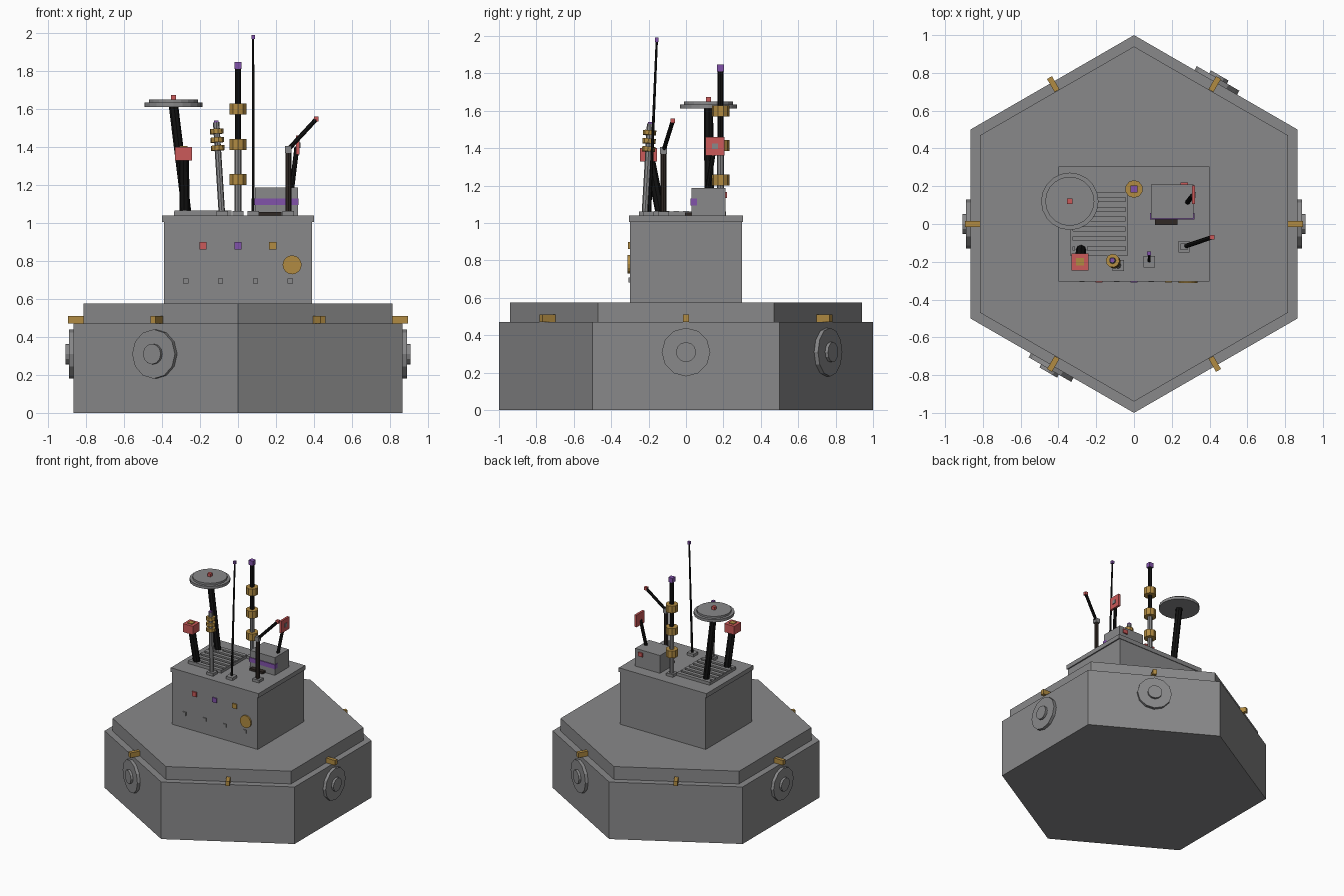
import bpy, bmesh, math
from mathutils import Vector, Matrix

if "Cube" in bpy.data.objects:
    bpy.data.objects.remove(bpy.data.objects["Cube"])


def material(name, rgb):
    m = bpy.data.materials.new(name)
    m.diffuse_color = (*rgb, 1)
    m.use_nodes = True
    m.node_tree.nodes["Principled BSDF"].inputs["Base Color"].default_value = m.diffuse_color
    return m


GREY = material("hull grey", (0.25, 0.25, 0.255))
BLACK = material("mast black", (0.006, 0.006, 0.006))
BROWN = material("mast dark brown", (0.03, 0.022, 0.018))
RED = material("signal red", (0.60, 0.10, 0.10))
GOLD = material("brass gold", (0.44, 0.26, 0.055))
PURPLE = material("light purple", (0.22, 0.085, 0.40))


def finish(name, bm, mat, matrix):
    bmesh.ops.transform(bm, matrix=matrix, verts=bm.verts)
    me = bpy.data.meshes.new(name)
    bm.to_mesh(me)
    bm.free()
    me.materials.append(mat)
    ob = bpy.data.objects.new(name, me)
    bpy.context.collection.objects.link(ob)
    return ob


def box(name, centre, size, mat, spin=0):
    bm = bmesh.new()
    bmesh.ops.create_cube(bm, size=1)
    m = (Matrix.Translation(centre) @ Matrix.Rotation(spin, 4, 'Z')
         @ Matrix.Diagonal((*size, 1)))
    return finish(name, bm, mat, m)


def rod(name, a, b, r, mat, sides=8, r2=None):
    """Prism or cone frustum running from point a to point b."""
    a, b = Vector(a), Vector(b)
    d = b - a
    bm = bmesh.new()
    bmesh.ops.create_cone(bm, cap_ends=True, segments=sides, radius1=r,
                          radius2=r if r2 is None else r2, depth=d.length)
    m = Matrix.Translation((a + b) / 2) @ d.to_track_quat('Z', 'Y').to_matrix().to_4x4()
    return finish(name, bm, mat, m)


def rings(name, a, b, heights, r, thick, mat):
    """Collars threaded on the line a-b at the given heights."""
    a, b = Vector(a), Vector(b)
    d = (b - a).normalized()
    for i, z in enumerate(heights):
        c = a + (b - a) * ((z - a.z) / (b.z - a.z))
        rod(f"{name}_{i}", c - d * thick / 2, c + d * thick / 2, r, mat, 10)


def pad(name, x, y, s=0.06):
    box(name, (x, y, 1.05), (s, s, 0.025), GREY)


# Hexagonal base with a stepped deck, corners on the y axis
def hexagon(name, r, z0, z1):
    bm = bmesh.new()
    ring = [bm.verts.new((r * math.sin(i * math.pi / 3), r * math.cos(i * math.pi / 3), z0))
            for i in range(5, -1, -1)]
    face = bm.faces.new(ring)
    ext = bmesh.ops.extrude_face_region(bm, geom=[face], use_keep_orig=True)
    top = [g for g in ext["geom"] if isinstance(g, bmesh.types.BMVert)]
    bmesh.ops.translate(bm, verts=top, vec=(0, 0, z1 - z0))
    bmesh.ops.recalc_face_normals(bm, faces=bm.faces)
    finish(name, bm, GREY, Matrix())


hexagon("base_hull", 1.0, 0, 0.47)
hexagon("base_deck", 0.94, 0.47, 0.575)

# Clips on every side, round ports on four of the sides
for k in range(6):
    a = k * math.pi / 3
    d = Vector((math.cos(a), math.sin(a), 0))
    box(f"deck_clip_{k}", d * 0.855 + Vector((0, 0, 0.49)), (0.08, 0.03, 0.04), GOLD, a)
    if k % 3 != 2:
        up = Vector((0, 0, 0.31))
        rod(f"port_{k}", d * 0.85 + up, d * 0.89 + up, 0.13, GREY, 12)
        rod(f"port_hub_{k}", d * 0.88 + up, d * 0.908 + up, 0.054, GREY, 12)

# Tower and roof cap
box("tower", (0, 0, 0.79), (0.78, 0.60, 0.45), GREY)
box("tower_roof", (0, 0, 1.0225), (0.80, 0.61, 0.035), GREY)

# Front panel lights, buttons and dial
for x, m in ((-0.185, RED), (0, PURPLE), (0.183, GOLD)):
    box("panel_light", (x, -0.302, 0.88), (0.038, 0.016, 0.038), m)
for x in (-0.275, -0.092, 0.092, 0.275):
    box("panel_button", (x, -0.301, 0.695), (0.028, 0.014, 0.028), GREY)
rod("panel_dial", (0.285, -0.295, 0.78), (0.285, -0.312, 0.78), 0.05, GOLD, 16)

# Roof vent with slats
for i in range(7):
    box(f"vent_slat_{i}", (-0.185, -0.155 + i * 0.0517, 1.052), (0.30, 0.03, 0.026), GREY)
for x in (-0.33, -0.04):
    box("vent_frame", (x, 0, 1.05), (0.012, 0.34, 0.022), GREY)

# Dish antenna
pad("dish_pad", -0.27, 0.125, 0.08)
rod("dish_mast", (-0.27, 0.125, 1.05), (-0.34, 0.12, 1.62), 0.025, BLACK)
rod("dish_rim", (-0.34, 0.12, 1.612), (-0.34, 0.12, 1.634), 0.152, GREY, 20)
rod("dish_top", (-0.34, 0.12, 1.634), (-0.34, 0.12, 1.65), 0.13, GREY, 20)
box("dish_beacon", (-0.34, 0.12, 1.66), (0.028, 0.028, 0.03), RED)

# Red box antenna
pad("sensor_pad", -0.28, -0.135, 0.07)
rod("sensor_mast", (-0.28, -0.135, 1.05), (-0.286, -0.195, 1.35), 0.027, BLACK)
box("sensor_box", (-0.286, -0.2, 1.365), (0.09, 0.09, 0.07), RED)
box("sensor_cap", (-0.286, -0.2, 1.402), (0.042, 0.042, 0.008), GOLD)

# Small leaning antenna with collars
lo, hi = (-0.085, -0.22, 1.05), (-0.115, -0.192, 1.53)
pad("small_antenna_pad", -0.083, -0.22)
rod("small_antenna", lo, hi, 0.017, GREY)
rings("small_collar", lo, hi, (1.395, 1.438, 1.483), 0.036, 0.026, GOLD)
box("small_antenna_tip", (-0.115, -0.192, 1.532), (0.024, 0.024, 0.018), PURPLE)

# Tall mast with collars
lo, hi = (0, 0.185, 1.05), (0, 0.185, 1.83)
pad("tall_mast_pad", 0, 0.185)
rod("tall_mast_lower", lo, (0, 0.185, 1.42), 0.018, GREY)
rod("tall_mast_upper", (0, 0.185, 1.42), hi, 0.016, BLACK)
rings("tall_collar", lo, hi, (1.23, 1.415, 1.6), 0.047, 0.058, GOLD)
box("tall_mast_tip", (0, 0.185, 1.83), (0.038, 0.038, 0.038), PURPLE)

# Whip antenna
pad("whip_pad", 0.08, -0.2)
rod("whip", (0.08, -0.195, 1.05), (0.08, -0.156, 1.98), 0.009, BLACK, 6, 0.006)
box("whip_tip", (0.08, -0.156, 1.98), (0.02, 0.02, 0.022), PURPLE)

# Bent antenna
elbow, tip = (0.265, -0.12, 1.388), (0.413, -0.07, 1.548)
pad("bent_pad", 0.265, -0.12)
rod("bent_post", (0.265, -0.12, 1.05), elbow, 0.016, BROWN)
box("bent_elbow", elbow, (0.036, 0.036, 0.036), GREY)
rod("bent_arm", elbow, tip, 0.012, BLACK)
box("bent_tip", tip, (0.024, 0.024, 0.024), RED)

# Equipment box with band, rear light and dark foot
box("equipment_box", (0.203, 0.12, 1.113), (0.226, 0.18, 0.147), GREY)
box("equipment_band", (0.203, 0.041, 1.112), (0.234, 0.036, 0.036), PURPLE)
box("equipment_rear_light", (0.265, 0.212, 1.15), (0.04, 0.016, 0.032), RED)
box("equipment_foot", (0.17, 0.02, 1.047), (0.12, 0.05, 0.02), BROWN)

# Paddle antenna
rod("paddle_mast", (0.283, 0.115, 1.18), (0.31, 0.15, 1.40), 0.013, BLACK)
box("paddle", (0.315, 0.155, 1.41), (0.018, 0.1, 0.1), RED)
box("paddle_boss", (0.325, 0.155, 1.41), (0.008, 0.03, 0.03), GREY)
